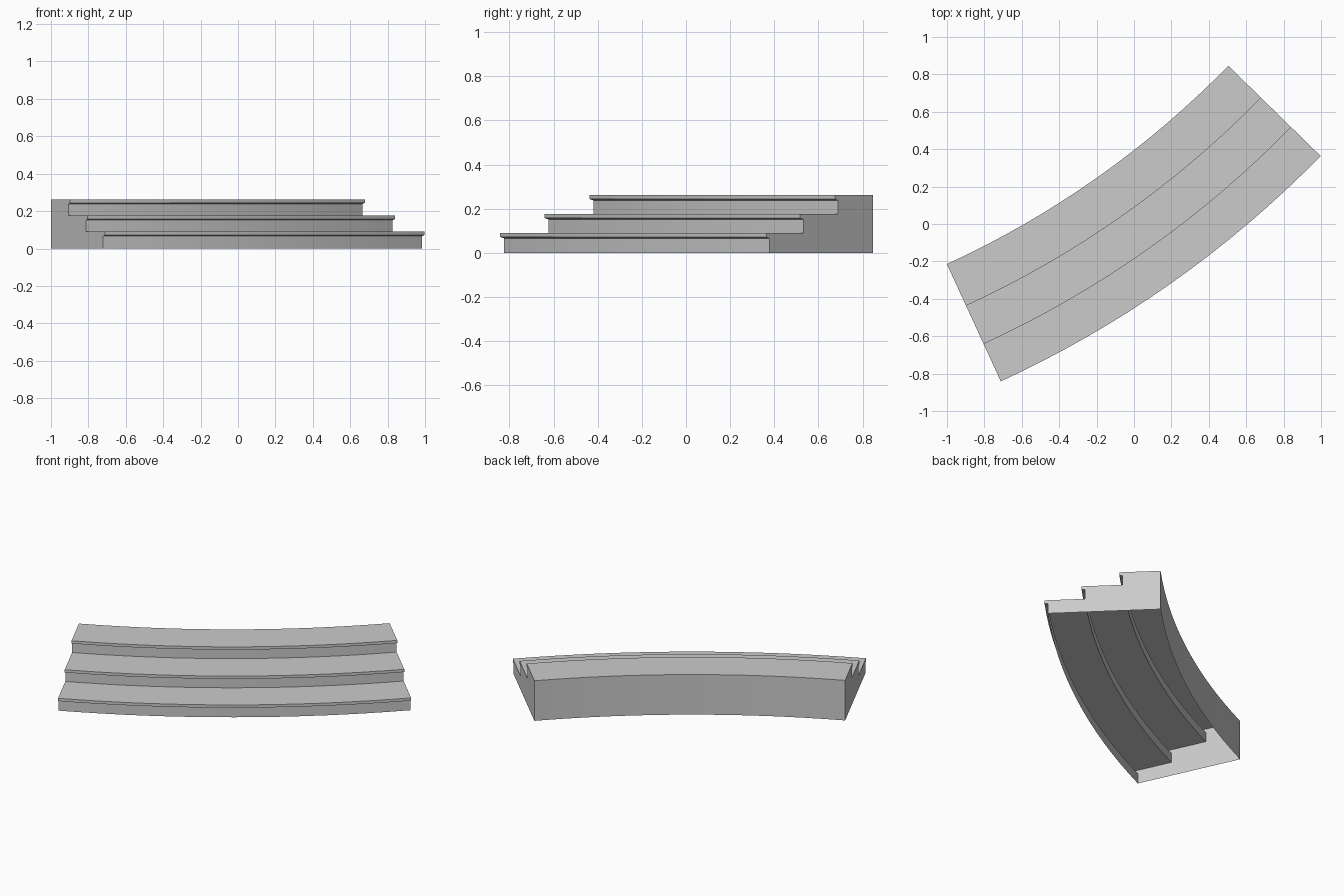
import bpy, bmesh
from math import radians, cos, sin

if "Cube" in bpy.data.objects:
    bpy.data.objects.remove(bpy.data.objects["Cube"])

CX, CY = -3.114, 4.383          # centre of the stair curve
A0, A1, SEGS = radians(-65.31), radians(-44.35), 16
R_BACK = 5.06

# Stepped cross-section (radius, height): riser, nosing, tread, repeated
profile = [(R_BACK, 0.0)]
steps = []
for edge, top in ((5.75, 0.09), (5.53, 0.176), (5.305, 0.262)):
    steps.append((edge, top))
section = []
base = 0.0
for edge, top in steps:
    riser = edge - 0.02
    section += [(riser, base), (riser, top - 0.024), (edge, top - 0.018), (edge, top)]
    base = top
section += [(R_BACK, base), (R_BACK, 0.0)]

# Sweep the section around the arc as a shell that is open underneath
bm = bmesh.new()
rings = []
for i in range(SEGS + 1):
    a = A0 + (A1 - A0) * i / SEGS
    rings.append([bm.verts.new((CX + r * cos(a), CY + r * sin(a), z)) for r, z in section])
for a, b in zip(rings, rings[1:]):
    for j in range(len(section) - 1):
        bm.faces.new((a[j], b[j], b[j + 1], a[j + 1]))

# End walls
bm.faces.new(rings[0])
bm.faces.new(rings[-1][::-1])

mesh = bpy.data.meshes.new("curved_steps")
bm.to_mesh(mesh)
bm.free()
steps_obj = bpy.data.objects.new("curved_steps", mesh)
bpy.context.collection.objects.link(steps_obj)

# Smooth along the curve, crisp at the step edges
bpy.context.view_layer.objects.active = steps_obj
steps_obj.select_set(True)
bpy.ops.object.shade_smooth_by_angle(angle=radians(12))
